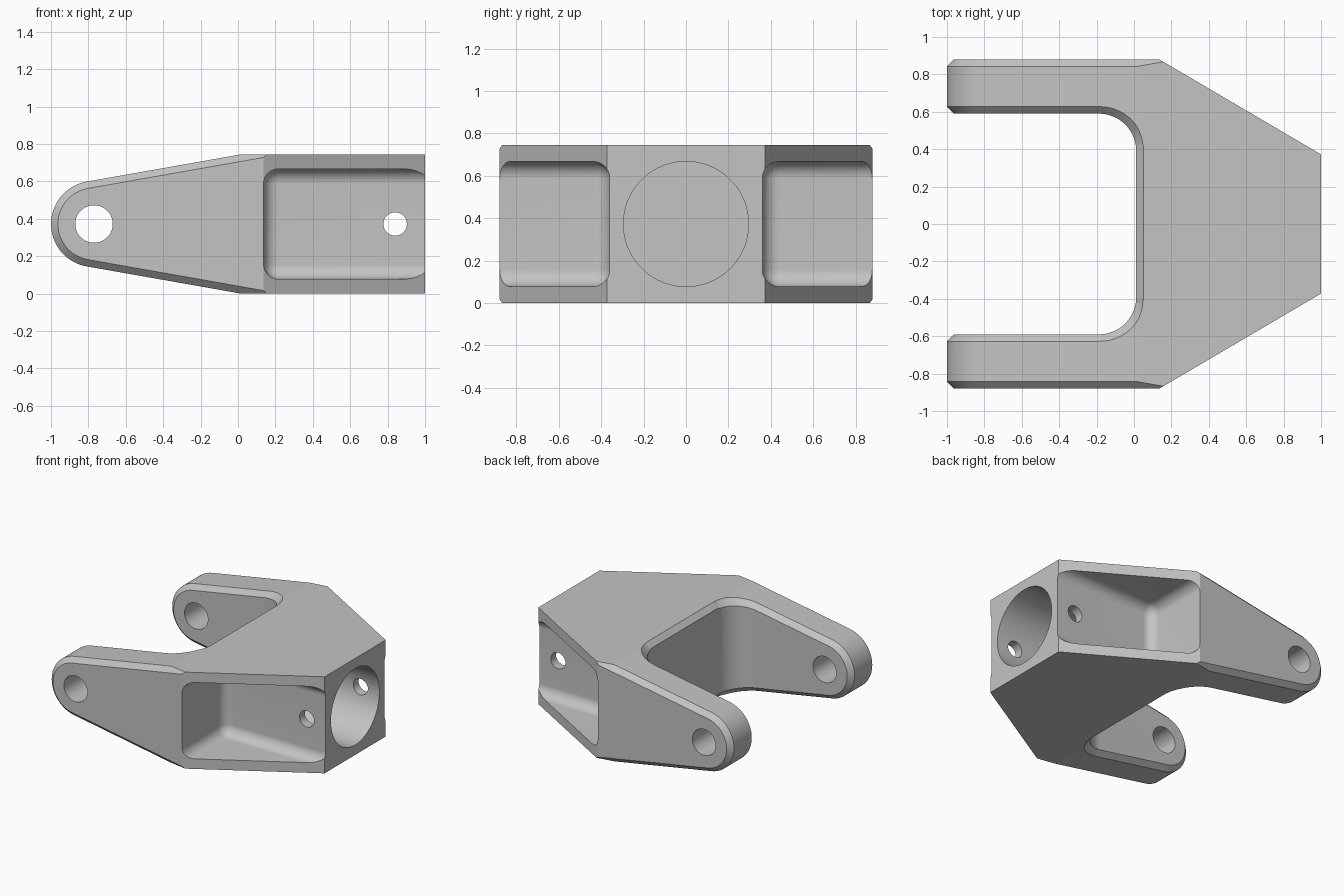
import bpy, bmesh
from math import sin, cos, tan, pi, radians
from mathutils import Vector

H, ZC = 0.745, 0.3725               # height and mid height
EYE_X, EYE_R = -0.77, 0.23          # rounded arm end
SLOPE = radians(10)                 # taper of the arms
HALF, NOSE = 0.88, 0.372            # half widths at arms and nose
SLOT_X, SLOT_Y, SLOT_R = 0.012, 0.59, 0.2
C = 0.037                           # chamfer size

if "Cube" in bpy.data.objects:
    bpy.data.objects.remove(bpy.data.objects["Cube"])


def finish(name, bm):
    """Turn all faces outward and make the object."""
    bm.normal_update()
    bmesh.ops.recalc_face_normals(bm, faces=bm.faces[:])
    if bm.calc_volume(signed=True) < 0:
        bmesh.ops.reverse_faces(bm, faces=bm.faces[:])
    mesh = bpy.data.meshes.new(name)
    bm.to_mesh(mesh)
    bm.free()
    ob = bpy.data.objects.new(name, mesh)
    bpy.context.scene.collection.objects.link(ob)
    return ob


def loft(name, loops, closed=False):
    """Skin a list of equal loops; cap the ends unless it is a ring."""
    bm = bmesh.new()
    rings = [[bm.verts.new(p) for p in loop] for loop in loops]
    n = len(rings[0])
    pairs = list(zip(rings, rings[1:]))
    if closed:
        pairs.append((rings[-1], rings[0]))
    else:
        bm.faces.new(rings[0][::-1])
        bm.faces.new(rings[-1])
    for a, b in pairs:
        for i in range(n):
            j = (i + 1) % n
            bm.faces.new((a[i], a[j], b[j], b[i]))
    return finish(name, bm)


def prism(name, outline, low, high):
    return loft(name, [[(x, y, z) for x, y in outline] for z in (low, high)])


def cylinder(name, r, start, end):
    """Round bar between two points, along x or y."""
    a, b = Vector(start), Vector(end)
    side = (b - a).normalized().cross(Vector((0, 0, 1)))
    ring = [side * (r * cos(t * pi / 48)) + Vector((0, 0, r * sin(t * pi / 48)))
            for t in range(96)]
    return loft(name, [[a + v for v in ring], [b + v for v in ring]])


def volume(mesh):
    bm = bmesh.new()
    bm.from_mesh(mesh)
    result = bm.calc_volume(signed=True)
    bm.free()
    return result


def combine(target, tool, operation="DIFFERENCE"):
    """Boolean with the first solver that gives a sound, smaller solid."""
    before = volume(target.data)
    mod = target.modifiers.new("cut", "BOOLEAN")
    mod.operation, mod.object = operation, tool
    for solver in ("MANIFOLD", "EXACT", "FLOAT"):
        mod.solver = solver
        bpy.context.view_layer.update()
        graph = bpy.context.evaluated_depsgraph_get()
        mesh = bpy.data.meshes.new_from_object(target.evaluated_get(graph))
        if 0.1 < volume(mesh) < before - 0.0001:
            target.data = mesh
            break
    target.modifiers.remove(mod)
    bpy.data.objects.remove(tool)


# Side profile with tapered arms, chamfered on its outer faces
def side_loop(r, y):
    arc = [pi / 2 + SLOPE + (pi - 2 * SLOPE) * i / 40 for i in range(41)]
    pts = [(EYE_X + r * cos(t), y, ZC + r * sin(t)) for t in arc]
    reach = 1.2
    rise = r / cos(SLOPE) + (reach - EYE_X) * tan(SLOPE)
    return [(reach, y, ZC + rise)] + pts + [(reach, y, ZC - rise)]


body = loft("yoke_bracket", [side_loop(EYE_R - C, -HALF), side_loop(EYE_R, C - HALF),
                             side_loop(EYE_R, HALF - C), side_loop(EYE_R - C, HALF)])

# Trim to the plan outline with the slanted cheeks, and to the height
shoulder = 1 - (1 - NOSE) * (1 - 0.135) / (HALF - NOSE)
plan = [(-1.1, -1), (shoulder, -1), (1, -NOSE), (1, NOSE), (shoulder, 1), (-1.1, 1)]
combine(body, prism("plan", plan, 0, H), "INTERSECT")

# Slot between the arms: (x, y, wall normal x, wall normal y)
tx = EYE_X - EYE_R * sin(SLOPE)
half_path = [(tx, SLOT_Y, 0, 1)]
for i in range(21):
    t = pi / 2 * (1 - i / 20)
    half_path.append((SLOT_X - SLOT_R + SLOT_R * cos(t),
                      SLOT_Y - SLOT_R + SLOT_R * sin(t), cos(t), sin(t)))
path = half_path + [(x, -y, u, -v) for x, y, u, v in reversed(half_path)]
slot = [(-1.3, SLOT_Y)] + [p[:2] for p in path[1:-1]] + [(-1.3, -SLOT_Y)]
combine(body, prism("slot", slot, -0.5, 1.5))


# Chamfer around the slot rim, swept as a triangular ring
def section(p, wall, inward):
    p, wall, inward = Vector(p), Vector(wall), Vector(inward)
    a, b = p + inward * C, p + wall * C
    step = (a - b) * 0.4
    return [a + step, b - step, p - (wall + inward) * 0.4 * C]


def rim(sign):
    out = []
    for x, y, u, v in path:
        rise = EYE_R / cos(SLOPE) + (x - EYE_X) * tan(SLOPE)
        flat = x > SLOT_X - 0.001
        z = ZC + sign * min(rise, H / 2)
        n = (0, 0, -sign) if flat else (sin(SLOPE), 0, -sign * cos(SLOPE))
        out.append(section((x, y, z), (u, v, 0), n))
    return out


def eye_rim(side, turn):
    out = []
    for i in range(1, 40):
        t = turn * (pi / 2 + SLOPE + (pi - 2 * SLOPE) * i / 40)
        out.append(section((EYE_X + EYE_R * cos(t), side * SLOT_Y, ZC + EYE_R * sin(t)),
                           (0, side, 0), (-cos(t), 0, -sin(t))))
    return out


ring = rim(1) + eye_rim(-1, 1) + rim(-1)[::-1] + eye_rim(1, -1)
combine(body, loft("slot_chamfer", ring, closed=True))

# Rounded pockets in both cheeks
for side in (-1, 1):
    bm = bmesh.new()
    bmesh.ops.create_cube(bm, size=1)
    lo, hi = Vector((0.137, 0.36, 0.078)), Vector((1.5, 1.3, 0.667))
    for v in bm.verts:
        x, y, z = [l + (h - l) * (c + 0.5) for l, h, c in zip(lo, hi, v.co)]
        v.co = (x, y * side, z)
    bm.normal_update()
    bmesh.ops.bevel(bm, geom=bm.edges[:], offset=0.08, segments=14, profile=0.5,
                    affect="EDGES")
    combine(body, finish("pocket", bm))

# Blind bore in the nose, cross pin hole and arm holes
combine(body, cylinder("bore", 0.295, (0.15, 0, ZC), (1.2, 0, ZC)))
combine(body, cylinder("pin_hole", 0.0625, (0.84, -1, ZC), (0.84, 1, ZC)))
combine(body, cylinder("arm_hole", 0.1, (EYE_X, -1, ZC), (EYE_X, 1, ZC)))

# Single grey finish
grey = bpy.data.materials.new("plain_grey")
grey.use_nodes = True
colour = (0.55, 0.55, 0.55, 1)
grey.diffuse_color = colour
grey.node_tree.nodes["Principled BSDF"].inputs["Base Color"].default_value = colour
body.data.materials.clear()
body.data.materials.append(grey)
for poly in body.data.polygons:
    poly.material_index = 0

bpy.ops.object.select_all(action="DESELECT")
body.select_set(True)
bpy.context.view_layer.objects.active = body
bpy.ops.object.shade_smooth_by_angle(angle=radians(9))
